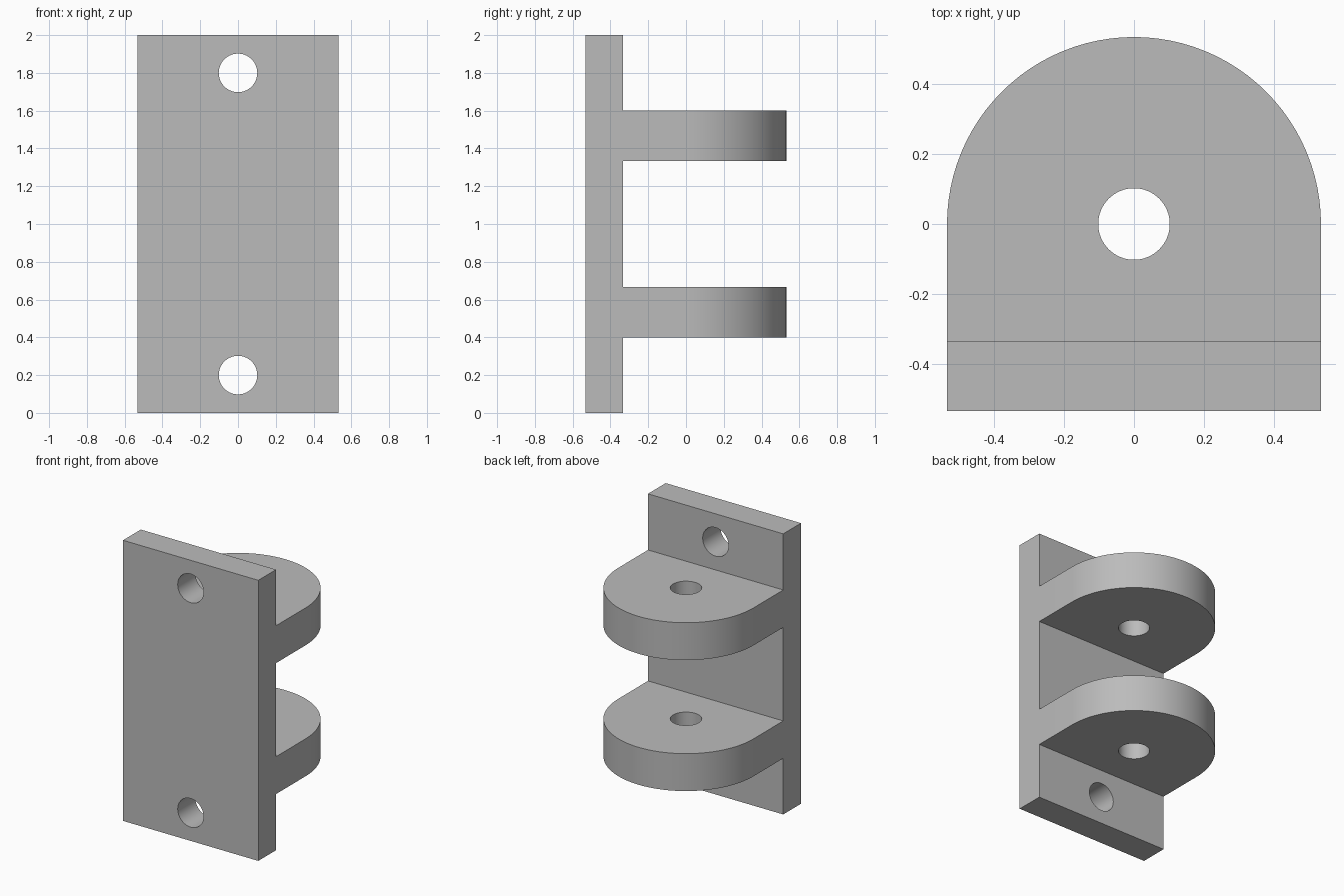
import bpy, bmesh, math
from mathutils import Matrix, Vector

cube = bpy.data.objects.get("Cube")
if cube:
    bpy.data.objects.remove(cube, do_unlink=True)

HALF = 8 / 15            # half width, also the lug radius
PLATE_BACK = -1 / 3      # rear face of the mounting plate
HEIGHT = 2.0
HOLE = 0.102
LUGS = [(0.4, 2 / 3), (4 / 3, 1.6)]

grey = bpy.data.materials.new("plain grey")
grey.use_nodes = True
colour = (0.5, 0.5, 0.5, 1)
grey.diffuse_color = colour
grey.node_tree.nodes["Principled BSDF"].inputs["Base Color"].default_value = colour


def make_object(name, bm):
    bmesh.ops.recalc_face_normals(bm, faces=bm.faces)
    mesh = bpy.data.meshes.new(name)
    bm.to_mesh(mesh)
    bm.free()
    mesh.materials.append(grey)
    obj = bpy.data.objects.new(name, mesh)
    bpy.context.collection.objects.link(obj)
    return obj


def box(name, low, high):
    bm = bmesh.new()
    low, high = Vector(low), Vector(high)
    size = Matrix.Diagonal((*(high - low), 1))
    bmesh.ops.create_cube(bm, size=1, matrix=Matrix.Translation((low + high) / 2) @ size)
    return make_object(name, bm)


def drill(name, centre, depth, turn=0):
    bm = bmesh.new()
    place = Matrix.Translation(centre) @ Matrix.Rotation(turn, 4, "X")
    bmesh.ops.create_cone(bm, cap_ends=True, segments=64, radius1=HOLE,
                          radius2=HOLE, depth=depth, matrix=place)
    return make_object(name, bm)


# Full-height body with a rounded rear
bm = bmesh.new()
outline = [(-HALF, -HALF), (HALF, -HALF)]
outline += [(HALF * math.cos(math.pi * i / 48), HALF * math.sin(math.pi * i / 48))
            for i in range(49)]
face = bm.faces.new([bm.verts.new((x, y, 0)) for x, y in outline])
top = bmesh.ops.extrude_face_region(bm, geom=[face])["geom"]
bmesh.ops.translate(bm, vec=(0, 0, HEIGHT),
                    verts=[v for v in top if isinstance(v, bmesh.types.BMVert)])
bracket = make_object("hinge_bracket", bm)

# Gaps below, between and above the two lugs
levels = [-1, *LUGS[0], *LUGS[1], HEIGHT + 1]
cutters = [box("gap_cutter", (-1, PLATE_BACK, levels[i]), (1, 1, levels[i + 1]))
           for i in (0, 2, 4)]

# Screw holes through the plate and pin holes through the lugs
for z in (0.2, 1.8):
    cutters.append(drill("screw_hole_cutter", (0, -0.43, z), 0.5, math.pi / 2))
for low, high in LUGS:
    cutters.append(drill("pin_hole_cutter", (0, 0, (low + high) / 2), 0.5))

for cutter in cutters:
    cutter.hide_render = True
    mod = bracket.modifiers.new(cutter.name, "BOOLEAN")
    mod.operation = "DIFFERENCE"
    mod.solver = "EXACT"
    mod.object = cutter

# Apply the cuts and discard the cutters
graph = bpy.context.evaluated_depsgraph_get()
finished = bpy.data.meshes.new_from_object(bracket.evaluated_get(graph))
bracket.modifiers.clear()
bracket.data = finished
for cutter in cutters:
    bpy.data.objects.remove(cutter, do_unlink=True)

# Smooth curved walls with crisp edges
bpy.ops.object.select_all(action="DESELECT")
bracket.select_set(True)
bpy.context.view_layer.objects.active = bracket
bpy.ops.object.shade_smooth_by_angle(angle=math.radians(30))
